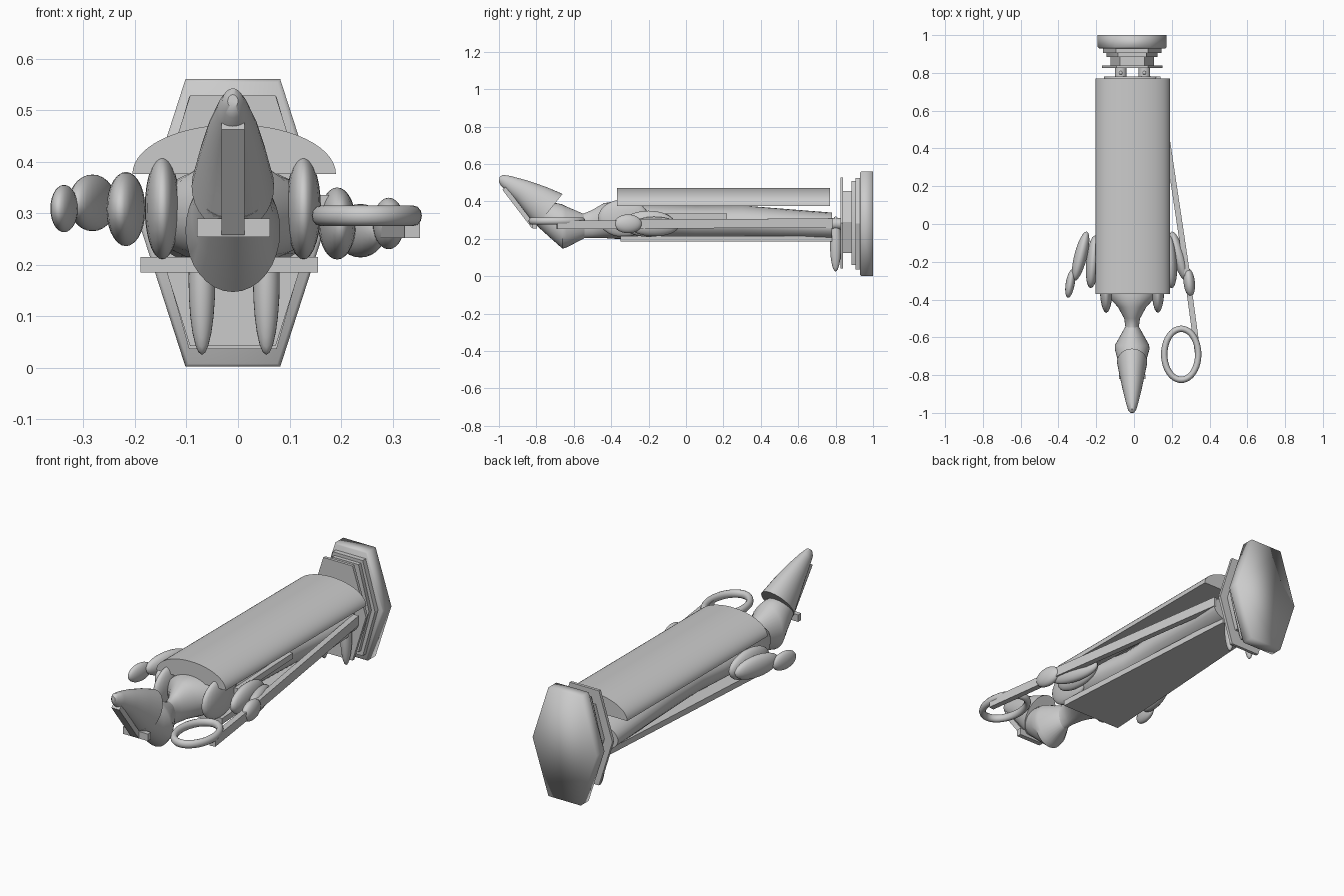
import bpy, bmesh, math
from mathutils import Vector, Matrix

if "Cube" in bpy.data.objects:
    bpy.data.objects.remove(bpy.data.objects["Cube"])

CX = -0.01  # body centre line


def finish(name, bm, angle=40):
    bmesh.ops.recalc_face_normals(bm, faces=bm.faces[:])
    me = bpy.data.meshes.new(name)
    bm.to_mesh(me)
    bm.free()
    ob = bpy.data.objects.new(name, me)
    bpy.context.collection.objects.link(ob)
    bpy.ops.object.select_all(action='DESELECT')
    ob.select_set(True)
    bpy.context.view_layer.objects.active = ob
    bpy.ops.object.shade_smooth_by_angle(angle=math.radians(angle))
    return ob


def skin(name, rings, angle=40):
    """Join rings of equal point count into a capped solid."""
    bm = bmesh.new()
    rows = [[bm.verts.new(p) for p in r] for r in rings]
    n = len(rows[0])
    for a, b in zip(rows, rows[1:]):
        for i in range(n):
            bm.faces.new((a[i], a[(i + 1) % n], b[(i + 1) % n], b[i]))
    bm.faces.new(rows[0])
    bm.faces.new(rows[-1])
    return finish(name, bm, angle)


def tilted_ring(top, bottom, w, n=32):
    """Ellipse through a top and a bottom (y, z) point with half-width w."""
    t, b = Vector((CX, *top)), Vector((CX, *bottom))
    c, h = (t + b) / 2, (t - b) / 2
    return [c + h * math.sin(a) + Vector((w * math.cos(a), 0, 0))
            for a in (2 * math.pi * i / n for i in range(n))]


def ellipsoid(name, p, q, rx, rz):
    """Ellipsoid whose long axis runs from p to q."""
    p, q = Vector(p), Vector(q)
    d = q - p
    bm = bmesh.new()
    bmesh.ops.create_uvsphere(bm, u_segments=24, v_segments=14, radius=1)
    bm.transform(Matrix.Translation((p + q) / 2) @ d.to_track_quat('Y', 'Z').to_matrix().to_4x4()
                 @ Matrix.Diagonal((rx, d.length / 2, rz, 1)))
    return finish(name, bm, 180)


def bar(name, p, q, wx, wz):
    """Square bar from p to q."""
    p, q = Vector(p), Vector(q)
    d = q - p
    bm = bmesh.new()
    bmesh.ops.create_cube(bm, size=1)
    bm.transform(Matrix.Translation((p + q) / 2) @ d.to_track_quat('Y', 'Z').to_matrix().to_4x4()
                 @ Matrix.Diagonal((wx, d.length, wz, 1)))
    return finish(name, bm, 30)


def rod(name, p, q, r1, r2):
    p, q = Vector(p), Vector(q)
    d = q - p
    bm = bmesh.new()
    bmesh.ops.create_cone(bm, cap_ends=True, segments=20, radius1=r1, radius2=r2, depth=d.length)
    bm.transform(Matrix.Translation((p + q) / 2) @ d.to_track_quat('Z', 'Y').to_matrix().to_4x4())
    return finish(name, bm)


def hexagon(y, zc, wide, narrow, h):
    pts = [(narrow, h), (wide, 0), (narrow, -h), (-narrow, -h), (-wide, 0), (-narrow, h)]
    return [(CX + x, y, zc + z) for x, z in pts]


def hex_plate(name, y0, y1, zc, wide, narrow, h, lip=0.0):
    rings = [hexagon(y0, zc, wide - lip, narrow - lip, h - lip)]
    if lip:
        rings.append(hexagon(y0 + lip, zc, wide, narrow, h))
    rings.append(hexagon(y1, zc, wide, narrow, h))
    return skin(name, rings, 100 if lip else 30)


# Stepped hexagonal pedestal
hex_plate("pedestal_foot", 0.93, 1.0, 0.281, 0.182, 0.092, 0.279, 0.006)
hex_plate("pedestal_step", 0.905, 0.93, 0.281, 0.155, 0.085, 0.245)
hex_plate("pedestal_step_upper", 0.885, 0.907, 0.285, 0.135, 0.075, 0.225)
hex_plate("pedestal_block", 0.835, 0.89, 0.29, 0.115, 0.065, 0.165)
hex_plate("pedestal_top", 0.825, 0.84, 0.285, 0.16, 0.083, 0.243)

# Feet and ankles
for side, x in (("left", -0.07), ("right", 0.055)):
    ellipsoid(side + "_foot", (x, 0.8, 0.025), (x, 0.8, 0.32), 0.026, 0.03)
    rod(side + "_ankle", (x, 0.6, 0.28), (x, 0.83, 0.28), 0.035, 0.03)

# Arched cloak along the back
arch = [(-0.0075 + 0.1975 * math.cos(a), 0.376 + 0.096 * math.sin(a))
        for a in (math.pi * i / 28 for i in range(29))]
skin("cloak", [[(x, y, z) for x, z in arch] for y in (-0.37, 0.77)], 40)

# Neck, torso and robe
body = [(-0.6, 0.27, 0.055, 0.085), (-0.55, 0.268, 0.035, 0.065), (-0.5, 0.28, 0.042, 0.075),
        (-0.44, 0.297, 0.075, 0.093), (-0.38, 0.3, 0.13, 0.1), (-0.28, 0.295, 0.165, 0.095),
        (-0.1, 0.29, 0.145, 0.093), (0.05, 0.285, 0.125, 0.09), (0.3, 0.285, 0.135, 0.093),
        (0.78, 0.265, 0.15, 0.075)]
skin("robe", [tilted_ring((y, z + h), (y, z - h), w) for y, z, w, h in body], 60)

# Flat apron down the front of the robe, narrowing toward the hem
skin("apron", [[(-0.017 + s * w, y, z) for s, z in ((-1, 0.185), (1, 0.185), (1, 0.215), (-1, 0.215))]
               for y, w in ((-0.35, 0.172), (0.78, 0.1))], 30)

# Head, flaring from the neck to the rim and tapering to the crown
skin("head", [tilted_ring(*r) for r in (
    ((-0.54, 0.33), (-0.54, 0.205), 0.034),
    ((-0.645, 0.375), (-0.635, 0.155), 0.09),
    ((-0.665, 0.385), (-0.66, 0.147), 0.092),
    ((-0.69, 0.39), (-0.72, 0.2), 0.08),
    ((-0.71, 0.39), (-0.82, 0.29), 0.066))], 30)

# Tall pointed crown leaning backward
skin("crown", [tilted_ring(*r) for r in (
    ((-0.66, 0.44), (-0.80, 0.265), 0.08),
    ((-0.75, 0.478), (-0.85, 0.33), 0.066),
    ((-0.85, 0.512), (-0.91, 0.405), 0.049),
    ((-0.94, 0.536), (-0.965, 0.46), 0.031),
    ((-0.98, 0.542), (-0.99, 0.485), 0.021),
    ((-0.997, 0.53), (-1.0, 0.505), 0.01))], 40)

# Crest strip and brow bar on the crown
bar("crest_strip", (CX, -0.972, 0.47), (CX, -0.815, 0.265), 0.045, 0.025)
bar("brow_bar", (CX - 0.07, -0.808, 0.272), (CX + 0.072, -0.808, 0.272), 0.025, 0.036)

# Shoulder pads
for side, s in (("left", -1), ("right", 1)):
    ellipsoid(side + "_shoulder_pad", (CX + s * 0.137, -0.47, 0.31),
              (CX + s * 0.137, -0.2, 0.31), 0.034, 0.1)

# Left arm
ellipsoid("left_upper_arm", (-0.23, -0.34, 0.308), (-0.205, -0.06, 0.308), 0.036, 0.072)
ellipsoid("left_forearm", (-0.315, -0.3, 0.32), (-0.25, -0.04, 0.32), 0.034, 0.055)
ellipsoid("left_hand", (-0.35, -0.39, 0.309), (-0.325, -0.24, 0.309), 0.024, 0.046)

# Right arm
ellipsoid("right_upper_arm", (0.2, -0.34, 0.28), (0.185, -0.06, 0.28), 0.036, 0.07)
ellipsoid("right_forearm", (0.275, -0.3, 0.266), (0.2, -0.04, 0.266), 0.034, 0.052)
ellipsoid("right_hand", (0.3, -0.385, 0.28), (0.285, -0.235, 0.28), 0.03, 0.05)

# Staff held in the right hand, with a ring at its head
bar("staff_shaft", (0.125, 0.78, 0.283), (0.29, -0.32, 0.28), 0.03, 0.05)
bar("staff_neck", (0.285, -0.3, 0.275), (0.338, -0.69, 0.275), 0.03, 0.046)
bm = bmesh.new()
N, M = 40, 12
loops = []
for i in range(N):
    a = 2 * math.pi * i / N
    loops.append([bm.verts.new((0.25 + (0.09 + 0.017 * math.cos(b)) * math.cos(a),
                                -0.69 + (0.135 + 0.017 * math.cos(b)) * math.sin(a),
                                0.295 + 0.02 * math.sin(b)))
                  for b in (2 * math.pi * j / M for j in range(M))])
for i in range(N):
    p, q = loops[i], loops[(i + 1) % N]
    for j in range(M):
        k = (j + 1) % M
        bm.faces.new((p[j], q[j], q[k], p[k]))
finish("staff_ring", bm, 180)

# Short rod tucked under the right arm
bar("belt_rod", (0.165, -0.25, 0.32), (0.145, 0.22, 0.32), 0.025, 0.03)
